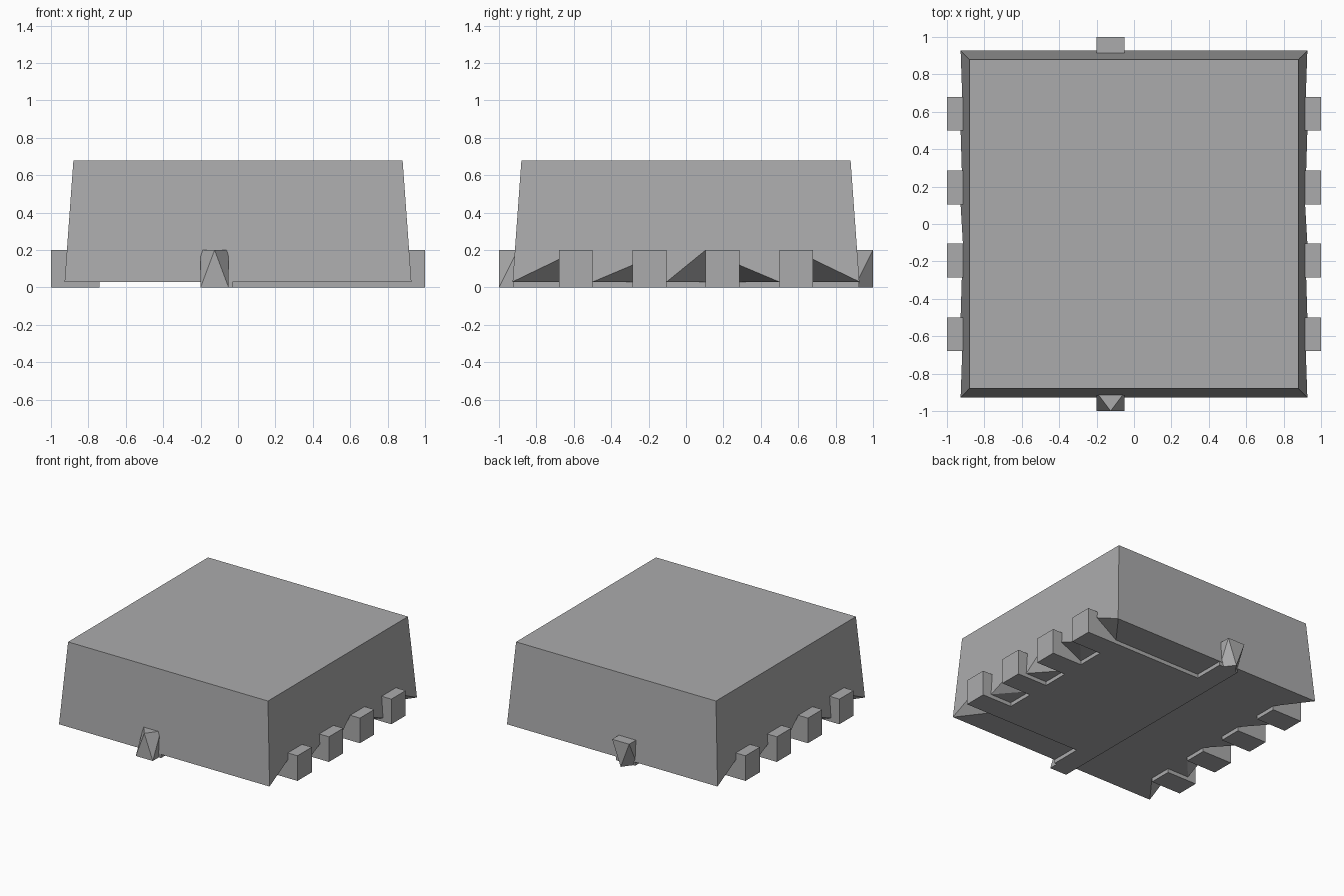
import bpy, bmesh
from mathutils import Vector

cube = bpy.data.objects.get("Cube")
if cube:
    bpy.data.objects.remove(cube)

grey = bpy.data.materials.new("plain_grey")
grey.use_nodes = True
colour = (0.41, 0.41, 0.415, 1)
grey.diffuse_color = colour
grey.node_tree.nodes["Principled BSDF"].inputs["Base Color"].default_value = colour


def finish(name, bm):
    bmesh.ops.recalc_face_normals(bm, faces=bm.faces)
    mesh = bpy.data.meshes.new(name)
    bm.to_mesh(mesh)
    bm.free()
    mesh.materials.append(grey)
    obj = bpy.data.objects.new(name, mesh)
    bpy.context.scene.collection.objects.link(obj)
    return obj


def add_hull(bm, points):
    """Add the convex solid around a few corner points."""
    verts = [bm.verts.new(p) for p in points]
    bmesh.ops.convex_hull(bm, input=verts)


def box_points(x0, x1, y0, y1, z0, z1):
    return [(x, y, z) for x in (x0, x1) for y in (y0, y1) for z in (z0, z1)]


def solid(name, points):
    bm = bmesh.new()
    add_hull(bm, points)
    return finish(name, bm)


BASE, TOP = 0.03, 0.68
PIN_Y = (-0.59, -0.195, 0.195, 0.59)
HALF = 0.09
INNER = 0.74

# Tapered body
body = solid("package_body", [(sx * r, sy * r, z) for r, z in ((0.927, BASE), (0.88, TOP))
                              for sx in (-1, 1) for sy in (-1, 1)])

# Sloped notches under the body edge, between the pins
bm = bmesh.new()
gaps = [(-0.93, -0.68, 0.15), (-0.5, -0.285, 0.12), (-0.105, 0.105, 0.2),
        (0.5, 0.285, 0.12), (0.93, 0.68, 0.15)]
for side in (1, -1):
    for low, high, z in gaps:
        corner = Vector((0.928, low, BASE))
        peak = Vector((0.927 - 0.072 * (z - BASE), high, z))
        inside = Vector((INNER, high, BASE))
        slope = peak - inside
        points = [corner, peak + slope * 0.3, inside - slope * 0.1, Vector((1.1, high, -0.02))]
        add_hull(bm, [(p.x * side, p.y * side, p.z) for p in points])
cutter = finish("notch_cutter", bm)
cutter.hide_render = True
cutter.hide_viewport = True
cut = body.modifiers.new("notches", "BOOLEAN")
cut.operation = "DIFFERENCE"
cut.solver = "EXACT"
cut.object = cutter

# Four block pins on each side
for side, label in ((1, "left"), (-1, "right")):
    for i, y in enumerate(PIN_Y):
        solid(f"{label}_pin_{i + 1}",
              box_points(side * INNER, side, y - HALF, y + HALF, 0, 0.2))

# Flat pad underneath, with tabs running to the front and back leads
solid("bottom_pad", box_points(-0.2, INNER, -0.68, 0.68, 0, BASE + 0.01))
for side, label in ((-1, "front"), (1, "back")):
    solid(f"{label}_pad_tab", box_points(-0.2, -0.03, side * 0.67, side * 0.925, 0, BASE + 0.01))

# Front lead narrows upward to a point
left, mid, right = -0.2, -0.125, -0.05
solid("front_lead", [(left, -1, 0), (right, -1, 0), (mid, -1, 0.2)]
      + [(x, -0.9, z) for x in (left, right) for z in (0, 0.2)])

# Back lead narrows downward to a point
solid("back_lead", [(left, 1, 0.2), (right, 1, 0.2), (mid, 1, 0)]
      + [(x, 0.9, z) for x in (left, right) for z in (0, 0.2)])
